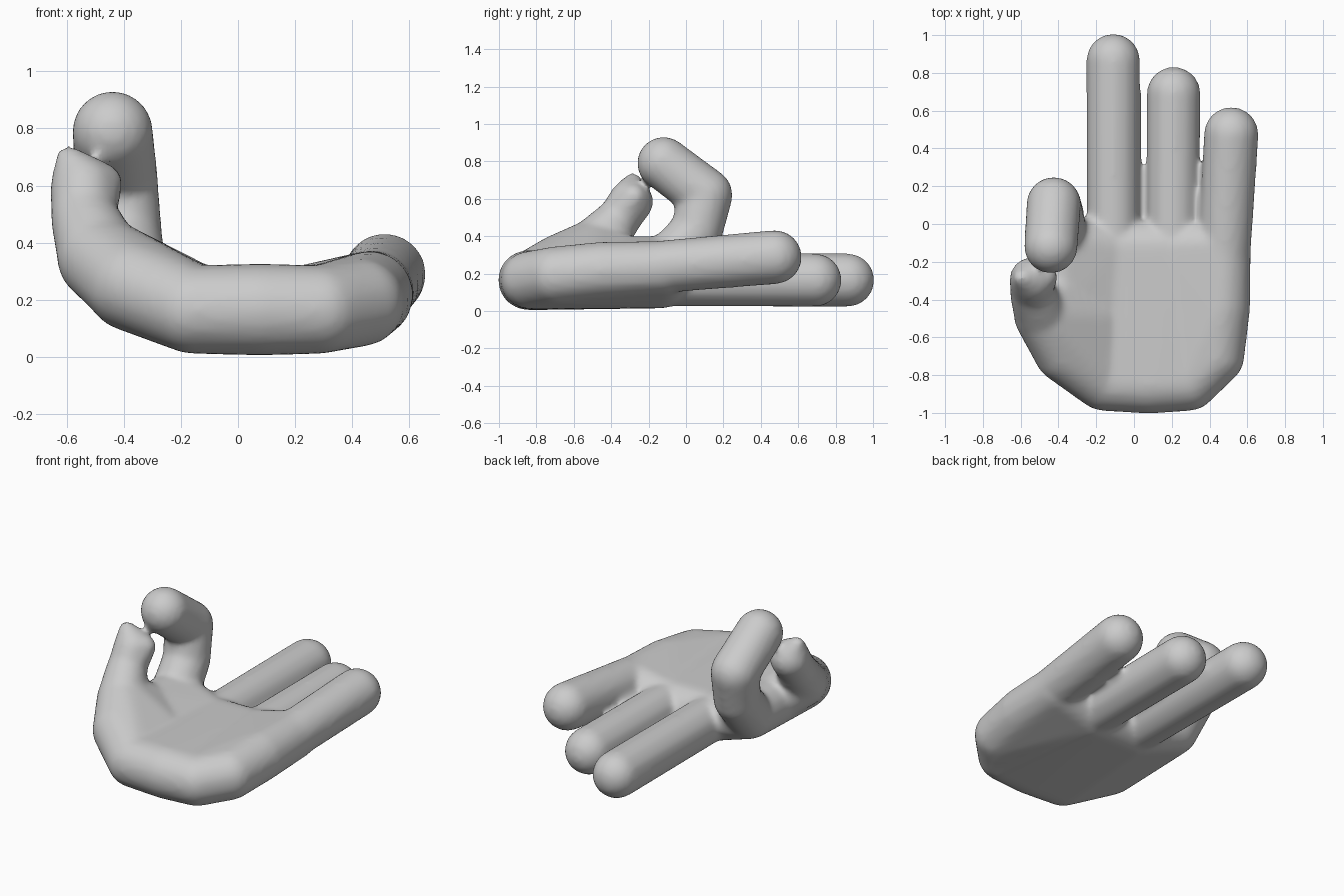
import bpy, bmesh
from mathutils import Vector, Matrix

if "Cube" in bpy.data.objects:
    bpy.data.objects.remove(bpy.data.objects["Cube"])

mesh_bm = bmesh.new()


def hull(balls):
    """Convex skin stretched around balls (x, y, z, radius)."""
    b = bmesh.new()
    for x, y, z, r in balls:
        bmesh.ops.create_icosphere(b, subdivisions=3, radius=r,
                                   matrix=Matrix.Translation((x, y, z)))
    out = bmesh.ops.convex_hull(b, input=b.verts[:])
    bmesh.ops.delete(b, geom=[v for v in b.verts if not v.link_faces], context='VERTS')
    used = {v for g in out["geom"] if isinstance(g, bmesh.types.BMVert) for v in [g]}
    bmesh.ops.delete(b, geom=[v for v in b.verts if v not in used], context='VERTS')
    bmesh.ops.recalc_face_normals(b, faces=b.faces[:])
    me = bpy.data.meshes.new("tmp")
    b.to_mesh(me)
    b.free()
    mesh_bm.from_mesh(me)
    bpy.data.meshes.remove(me)


def limb(*balls):
    for a, c in zip(balls, balls[1:]):
        hull([a, c])


# key points of the palm
mid = (-0.11, -0.13, 0.165, 0.15)
ring = (0.21, -0.13, 0.165, 0.15)
pinky = (0.475, -0.12, 0.23, 0.145)
index = (-0.385, -0.10, 0.255, 0.145)
heel_l = (-0.16, -0.835, 0.165, 0.155)
heel_r = (0.29, -0.835, 0.165, 0.155)
thumb_base = (-0.485, -0.49, 0.345, 0.15)

# palm: centre, little finger side, index side, thumb pad
hull([mid, ring, heel_l, heel_r, (0.08, -0.845, 0.165, 0.16)])
hull([ring, pinky, heel_r, (0.43, -0.70, 0.19, 0.155), (0.46, -0.45, 0.215, 0.155)])
hull([mid, index, heel_l, (-0.38, -0.66, 0.24, 0.15), (-0.38, -0.4, 0.25, 0.15)])
hull([heel_l, (-0.37, -0.68, 0.25, 0.16), thumb_base,
      (-0.2, -0.5, 0.2, 0.15), (-0.36, -0.3, 0.24, 0.14)])

# straight fingers
limb((-0.11, -0.2, 0.165, 0.14), (-0.11, 0.865, 0.165, 0.143))
limb((0.205, -0.2, 0.165, 0.14), (0.21, 0.69, 0.165, 0.143))
limb((0.475, -0.2, 0.23, 0.14), (0.515, 0.475, 0.288, 0.145))

# curled index finger
limb(index, (-0.405, 0.055, 0.42, 0.14), (-0.425, 0.105, 0.62, 0.145),
     (-0.44, -0.12, 0.79, 0.142))

# thumb
limb(thumb_base, (-0.54, -0.36, 0.49, 0.118))
hull([(-0.54, -0.36, 0.49, 0.115), (-0.54, -0.295, 0.585, 0.12),
      (-0.595, -0.285, 0.695, 0.045), (-0.475, -0.28, 0.61, 0.07)])

me = bpy.data.meshes.new("hand")
mesh_bm.to_mesh(me)
mesh_bm.free()
hand = bpy.data.objects.new("hand", me)
bpy.context.collection.objects.link(hand)

# fuse into one soft skin
rm = hand.modifiers.new("fuse", 'REMESH')
rm.mode = 'VOXEL'
rm.voxel_size = 0.018
rm.use_smooth_shade = True
sm = hand.modifiers.new("soften", 'SMOOTH')
sm.factor = 0.5
sm.iterations = 8
